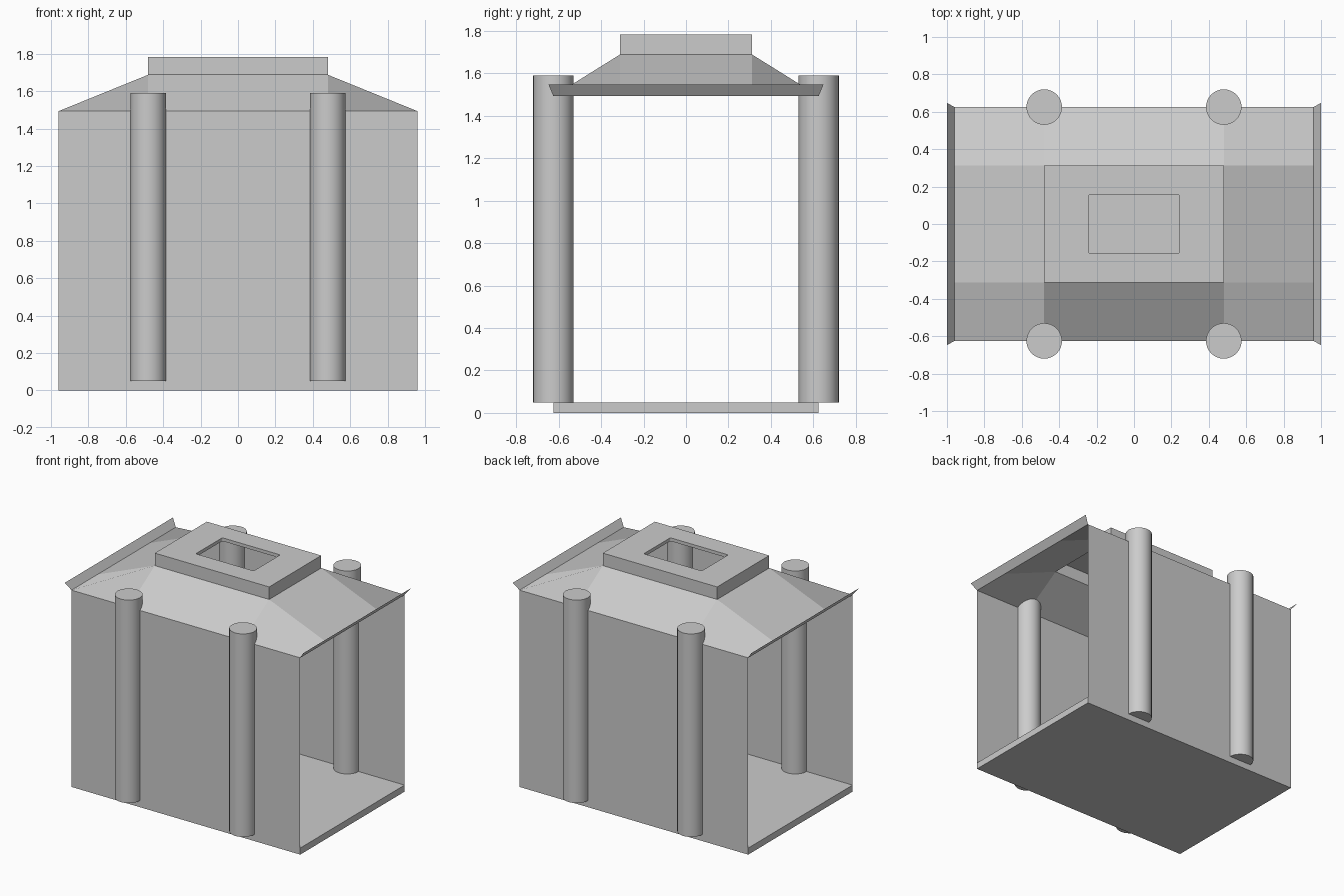
import bpy, bmesh, math

if "Cube" in bpy.data.objects:
    bpy.data.objects.remove(bpy.data.objects["Cube"])

HX, HY = 0.96, 0.625      # body half size
CX, CY = 0.48, 0.312      # cap half size
Z_FLOOR, Z_EAVE, Z_CAP, Z_TOP = 0.05, 1.493, 1.688, 1.783


def finish(bm, name):
    mesh = bpy.data.meshes.new(name)
    bm.to_mesh(mesh)
    bm.free()
    obj = bpy.data.objects.new(name, mesh)
    bpy.context.collection.objects.link(obj)
    return obj


def face(bm, *pts):
    return bm.faces.new([bm.verts.new(p) for p in pts])


def sheet(name, *pts):
    bm = bmesh.new()
    face(bm, *pts)
    return finish(bm, name)


# floor slab
bm = bmesh.new()
bmesh.ops.create_cube(bm, size=1)
for v in bm.verts:
    v.co = (v.co.x * 2 * HX, v.co.y * 2 * HY, (v.co.z + 0.5) * Z_FLOOR)
finish(bm, "floor")

for s, side in ((-1, "front"), (1, "back")):
    # thin long wall, wound to face outwards
    sheet(side + "_wall", (s * HX, s * HY, 0), (-s * HX, s * HY, 0),
          (-s * HX, s * HY, Z_EAVE), (s * HX, s * HY, Z_EAVE))

for s, side in ((-1, "left"), (1, "right")):
    # flared lip over each open end
    sheet(side + "_eave", (s * HX, HY, Z_EAVE), (s * HX, -HY, Z_EAVE),
          (s * 1.0, -0.648, 1.547), (s * 1.0, 0.648, 1.547))

# roof slopes, with corner panels split along the hip
bm = bmesh.new()
for s in (-1, 1):
    face(bm, (-CX, s * CY, Z_CAP), (CX, s * CY, Z_CAP),
         (CX, s * HY, Z_EAVE), (-CX, s * HY, Z_EAVE))
    face(bm, (s * CX, -CY, Z_CAP), (s * CX, CY, Z_CAP),
         (s * HX, CY, Z_EAVE), (s * HX, -CY, Z_EAVE))
    for t in (-1, 1):
        face(bm, (s * CX, t * CY, Z_CAP), (s * HX, t * CY, Z_EAVE),
             (s * HX, t * HY, Z_EAVE), (s * CX, t * HY, Z_EAVE))
bmesh.ops.remove_doubles(bm, verts=bm.verts, dist=1e-4)
for f in bm.faces:
    f.normal_update()
    if f.normal.z < 0:
        f.normal_flip()
finish(bm, "roof")


def loop(bm, pts, z):
    vs = [bm.verts.new((x, y, z)) for x, y in pts]
    return vs, [bm.edges.new((vs[i - 1], vs[i])) for i in range(len(vs))]


def walls(bm, upper, lower, flip):
    for i in range(len(upper)):
        quad = [lower[i - 1], lower[i], upper[i], upper[i - 1]]
        bm.faces.new(quad[::-1] if flip else quad)


# hollow roof cap with a slightly rounded opening and a thin inner lip
outer = [(-CX, -CY), (CX, -CY), (CX, CY), (-CX, CY)]
r = 0.012
inner = []
for k, (sx, sy) in enumerate(((1, 1), (-1, 1), (-1, -1), (1, -1))):
    for j in range(4):
        a = math.radians(90 * k + 30 * j)
        inner.append((sx * (0.243 - r) + r * math.cos(a),
                      sy * (0.159 - r) + r * math.sin(a)))
bm = bmesh.new()
o_top, o_edges = loop(bm, outer, Z_TOP)
i_top, i_edges = loop(bm, inner, Z_TOP)
bmesh.ops.triangle_fill(bm, use_beauty=True, edges=o_edges + i_edges, normal=(0, 0, 1))
bmesh.ops.dissolve_limit(bm, angle_limit=0.001, verts=[], edges=[])
walls(bm, o_top, loop(bm, outer, Z_CAP)[0], False)
walls(bm, i_top, loop(bm, inner, Z_TOP - 0.025)[0], True)
finish(bm, "roof_cap")

# four round posts straddling the walls
for sx, xn in ((-1, "left"), (1, "right")):
    for sy, yn in ((-1, "front"), (1, "back")):
        bpy.ops.mesh.primitive_cylinder_add(
            vertices=32, radius=0.095, depth=1.54,
            location=(sx * CX, sy * HY, Z_FLOOR + 0.77))
        post = bpy.context.object
        post.name = f"{yn}_{xn}_post"
        bpy.ops.object.shade_smooth_by_angle(angle=math.radians(30))
